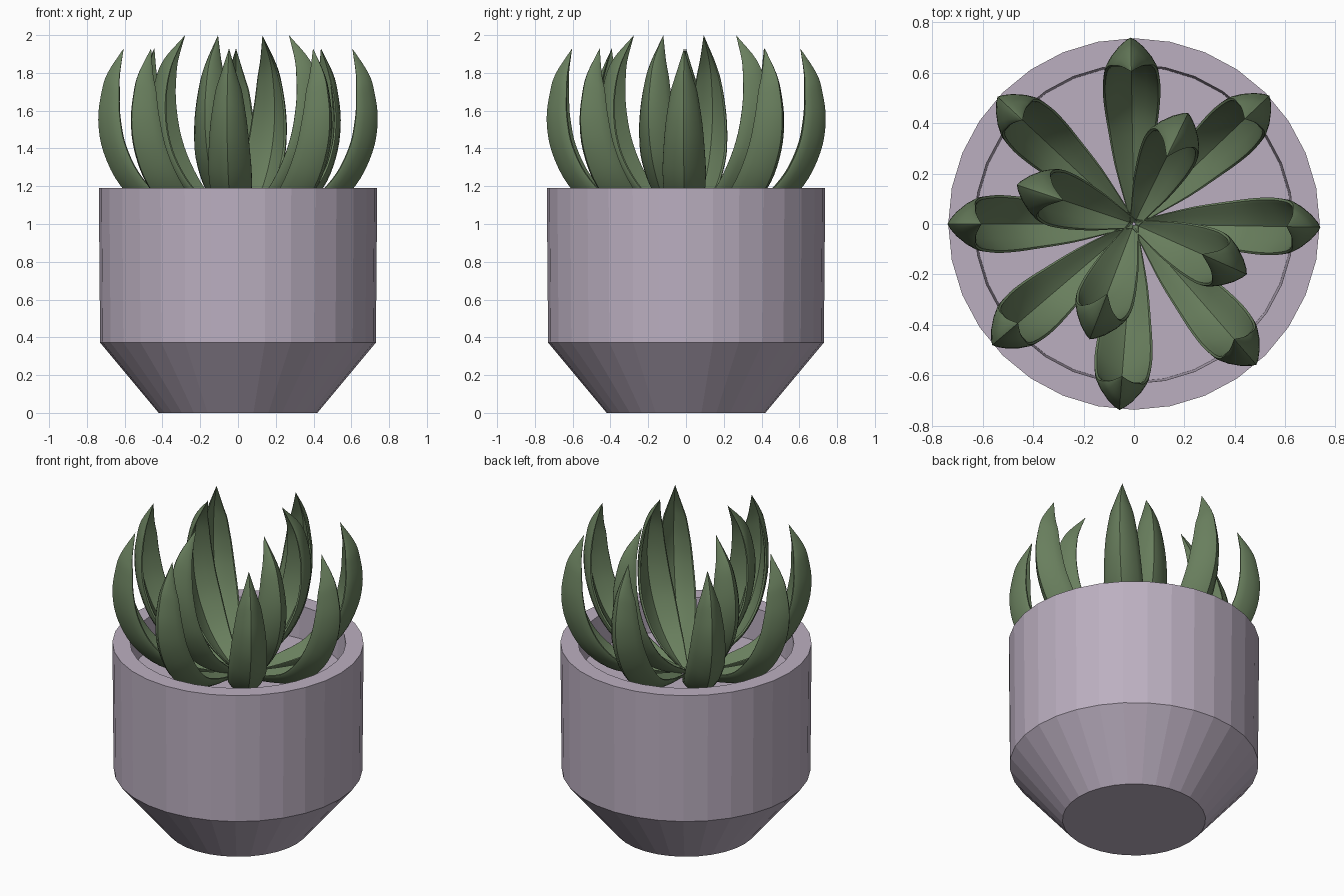
import bpy, bmesh, math
from mathutils import Vector

if "Cube" in bpy.data.objects:
    bpy.data.objects.remove(bpy.data.objects["Cube"])


def material(name, color):
    m = bpy.data.materials.new(name)
    m.diffuse_color = (*color, 1)
    m.use_nodes = True
    m.node_tree.nodes["Principled BSDF"].inputs["Base Color"].default_value = m.diffuse_color
    return m


def add_object(name, mesh, angle=0.0):
    ob = bpy.data.objects.new(name, mesh)
    bpy.context.collection.objects.link(ob)
    ob.rotation_euler.z = math.radians(angle)
    return ob


def finish(bm, name, mat):
    bmesh.ops.remove_doubles(bm, verts=bm.verts, dist=1e-5)
    bmesh.ops.recalc_face_normals(bm, faces=bm.faces)
    mesh = bpy.data.meshes.new(name)
    bm.to_mesh(mesh)
    bm.free()
    mesh.materials.append(mat)
    return mesh


def bridge(bm, a, b):
    n = len(a)
    for i in range(n):
        j = (i + 1) % n
        bm.faces.new((a[i], a[j], b[j], b[i]))


def smooth_path(points, steps):
    """Catmull-Rom through points of any dimension."""
    p = [Vector(q) for q in points]
    p = [2 * p[0] - p[1]] + p + [2 * p[-1] - p[-2]]
    out = []
    for i in range(1, len(p) - 2):
        a, b, c, d = p[i - 1:i + 3]
        for k in range(steps):
            t = k / steps
            out.append(0.5 * (2 * b + (c - a) * t + (2 * a - 5 * b + 4 * c - d) * t ** 2
                              + (3 * b - a - 3 * c + d) * t ** 3))
    return out + [p[-2]]


def pot_mesh(mat, sides=32):
    # turned profile: foot, shoulder, rim, inner wall, inner floor
    profile = [(0.42, 0), (0.73, 0.372), (0.737, 1.19), (0.633, 1.19), (0.625, 0.98)]
    bm = bmesh.new()
    rings = [[bm.verts.new((r * math.cos(math.tau * i / sides),
                            r * math.sin(math.tau * i / sides), z))
              for i in range(sides)] for r, z in profile]
    for a, b in zip(rings, rings[1:]):
        bridge(bm, a, b)
    bm.faces.new(rings[0])
    bm.faces.new(rings[-1])
    return finish(bm, "pot", mat)


# half cross-section of a leaf: keel, rounded rim, V channel (width, inward depth)
HALF = [(0, 0), (0.2, 0.09), (0.5, 0.30), (0.8, 0.60), (0.97, 0.86), (0.98, 0.96),
        (0.9, 1.0), (0.8, 0.94), (0.5, 0.66), (0, 0.40)]
SECTION = HALF + [(-w, d) for w, d in HALF[-2:0:-1]]
WIDTH = [0.02, 0.075, 0.105, 0.117, 0.110, 0.097, 0.076, 0.051, 0]
DEPTH = [0.03, 0.07, 0.10, 0.12, 0.125, 0.12, 0.098, 0.072, 0]


def leaf_mesh(name, keel, mat):
    # sweep the section along the keel curve in the xz plane
    path = smooth_path([(r, z, w, d) for (r, z), w, d in zip(keel, WIDTH, DEPTH)], 4)
    bm = bmesh.new()
    rings = []
    for i, (r, z, w, d) in enumerate(path):
        step = path[min(i + 1, len(path) - 1)] - path[max(i - 1, 0)]
        tangent = Vector((step[0], step[1])).normalized()
        nx, nz = -tangent.y, tangent.x
        rings.append([bm.verts.new((r + nx * d * v, w * u, z + nz * d * v))
                      for u, v in SECTION])
    for a, b in zip(rings, rings[1:]):
        bridge(bm, a, b)
    bm.faces.new(rings[0])
    mesh = finish(bm, name, mat)
    mesh.shade_smooth()
    mesh.set_sharp_from_angle(angle=math.radians(42))
    return mesh


lilac = material("lilac_glaze", (0.50, 0.43, 0.53))
green = material("leaf_green", (0.14, 0.21, 0.11))

# Pot
add_object("pot", pot_mesh(lilac))

# Outer ring of eight spreading leaves
outer = leaf_mesh("outer_leaf", [(0.03, 0.98), (0.25, 1.0), (0.46, 1.06), (0.62, 1.2),
                                 (0.712, 1.38), (0.74, 1.55), (0.722, 1.7),
                                 (0.69, 1.8), (0.605, 1.93)], green)
for n, angle in enumerate((-1, 43.5, 91, 137, 180, 220.5, 265.5, 311)):
    add_object(f"outer_leaf_{n + 1}", outer, angle)

# Inner ring of four upright leaves
inner = leaf_mesh("inner_leaf", [(0.01, 0.99), (0.17, 1.05), (0.31, 1.15), (0.42, 1.3),
                                 (0.475, 1.45), (0.49, 1.6), (0.465, 1.75),
                                 (0.415, 1.87), (0.295, 2.0)], green)
for n, angle in enumerate((64, 161.5, 249, 336)):
    add_object(f"inner_leaf_{n + 1}", inner, angle)
